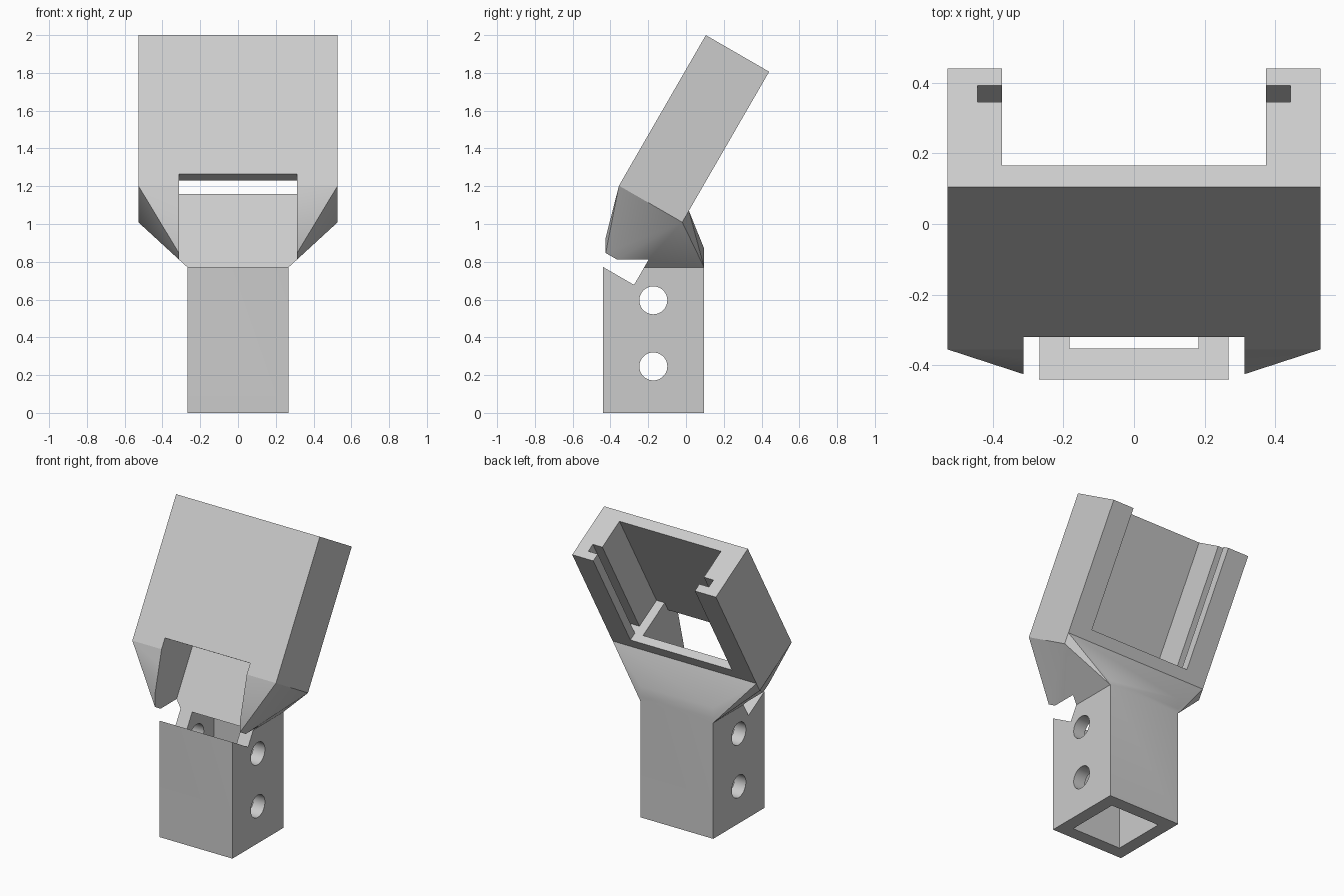
import bpy, bmesh, math
from mathutils import Matrix

if "Cube" in bpy.data.objects:
    bpy.data.objects.remove(bpy.data.objects["Cube"], do_unlink=True)

# Tilted tray frame: local y runs through the thickness, local z along the length
TRAY = Matrix.Translation((0, -0.355, 1.203)) @ Matrix.Rotation(math.radians(-30), 4, 'X')
FLAT = Matrix.Identity(4)


def make_object(name, bm):
    bmesh.ops.recalc_face_normals(bm, faces=bm.faces)
    mesh = bpy.data.meshes.new(name)
    bm.to_mesh(mesh)
    bm.free()
    obj = bpy.data.objects.new(name, mesh)
    bpy.context.collection.objects.link(obj)
    return obj


def add_box(bm, half_x, ys, zs, frame):
    """Add a box that is symmetric in x."""
    size = Matrix.Diagonal((2 * half_x, ys[1] - ys[0], zs[1] - zs[0], 1))
    centre = Matrix.Translation((0, sum(ys) / 2, sum(zs) / 2))
    bmesh.ops.create_cube(bm, size=1, matrix=frame @ centre @ size)


def box(name, half_x, ys, zs, frame=FLAT):
    bm = bmesh.new()
    add_box(bm, half_x, ys, zs, frame)
    return make_object(name, bm)


def combine(target, tool, operation):
    mod = target.modifiers.new(tool.name, 'BOOLEAN')
    mod.operation, mod.object, mod.solver = operation, tool, 'EXACT'
    bpy.context.view_layer.objects.active = target
    bpy.ops.object.modifier_apply(modifier=mod.name)
    bpy.data.objects.remove(tool, do_unlink=True)


# Solid post and tray
body = box("tilted_tray_bracket", 0.267, (-0.44, 0.096), (0, 0.8))
tray = box("tray", 0.528, (0, 0.387), (0, 0.92), TRAY)

# Neck: convex skin around a slab on the post and a slab of the tray
bm = bmesh.new()
add_box(bm, 0.267, (-0.44, 0.096), (0.77, 0.87), FLAT)
add_box(bm, 0.528, (0, 0.387), (0, 0.07), TRAY)
corners = [v.co.copy() for v in bm.verts]
bm.clear()
for corner in corners:
    bm.verts.new(corner)
bmesh.ops.convex_hull(bm, input=list(bm.verts))
bmesh.ops.delete(bm, geom=[v for v in bm.verts if not v.link_faces], context='VERTS')
neck = make_object("neck", bm)
combine(body, neck, 'UNION')
combine(body, tray, 'UNION')

# Tray pocket, side grooves, floor opening, front notch and hollow post
cutters = [
    box("pocket", 0.373, (0.07, 0.6), (0.142, 1.2), TRAY),
    box("grooves", 0.443, (0.277, 0.332), (0.142, 1.2), TRAY),
    box("front_notch", 0.313, (-0.5, 0.332), (-0.415, 0.071), TRAY),
    box("floor_opening", 0.313, (0.07, 0.332), (-0.2, 0.3), TRAY),
    box("post_hollow", 0.182, (-0.353, 0.01), (-0.2, 0.77)),
]

# Bolt holes through both sides of the post
for z in (0.246, 0.596):
    bm = bmesh.new()
    place = Matrix.Translation((0, -0.173, z)) @ Matrix.Rotation(math.pi / 2, 4, 'Y')
    bmesh.ops.create_cone(bm, cap_ends=True, segments=48, radius1=0.074,
                          radius2=0.074, depth=1, matrix=place)
    cutters.append(make_object("bolt_hole", bm))
for cutter in cutters:
    combine(body, cutter, 'DIFFERENCE')

# Single plain grey
grey = bpy.data.materials.new("light_grey")
grey.use_nodes = True
colour = (0.6, 0.6, 0.6, 1)
grey.diffuse_color = colour
grey.node_tree.nodes["Principled BSDF"].inputs["Base Color"].default_value = colour
body.data.materials.clear()
body.data.materials.append(grey)
for face in body.data.polygons:
    face.material_index = 0

bpy.ops.object.select_all(action='DESELECT')
body.select_set(True)
bpy.context.view_layer.objects.active = body
bpy.ops.object.shade_smooth_by_angle(angle=math.radians(30))
